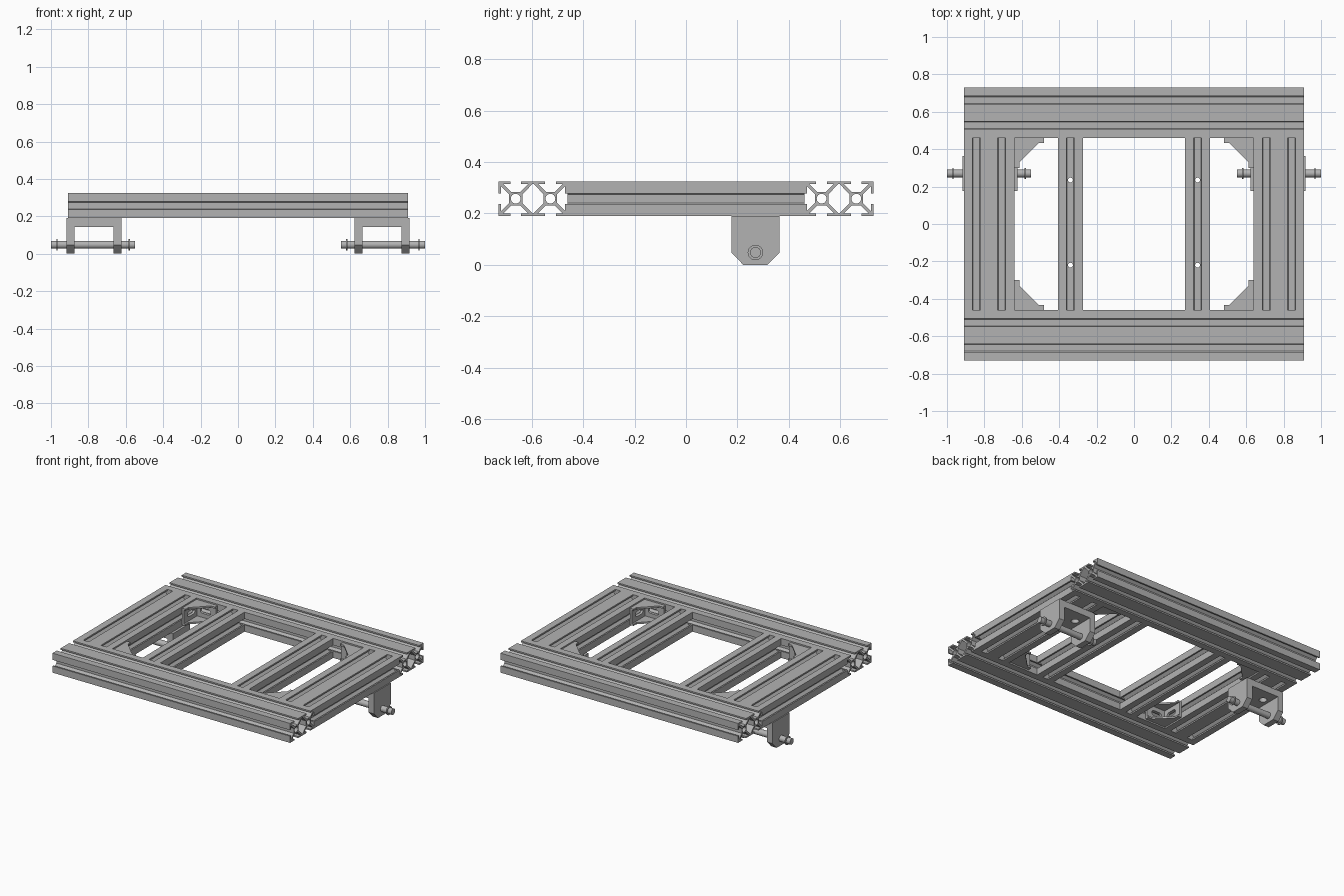
import bpy, bmesh, math
from mathutils import Matrix, Vector

if "Cube" in bpy.data.objects:
    bpy.data.objects.remove(bpy.data.objects["Cube"])

# One brushed metal colour
metal = bpy.data.materials.new("aluminium grey")
metal.use_nodes = True
metal.diffuse_color = (0.45, 0.45, 0.45, 1)
metal.node_tree.nodes["Principled BSDF"].inputs["Base Color"].default_value = (0.45, 0.45, 0.45, 1)

X, Y, Z = Vector((1, 0, 0)), Vector((0, 1, 0)), Vector((0, 0, 1))
PLANES = {"X": (Y, Z, X), "Y": (X, Z, Y), "Z": (X, Y, Z)}


def prism(name, loops, depth, axis, loc):
    """Extrude closed outlines (inner loops become holes) along an axis."""
    curve = bpy.data.curves.new(name + "_outline", "CURVE")
    curve.dimensions = "2D"
    curve.fill_mode = "BOTH"
    curve.extrude = depth / 2
    for loop in loops:
        spline = curve.splines.new("POLY")
        spline.points.add(len(loop) - 1)
        for p, (u, v) in zip(spline.points, loop):
            p.co = (u, v, 0, 1)
        spline.use_cyclic_u = True
    temp = bpy.data.objects.new("outline", curve)
    bpy.context.collection.objects.link(temp)
    graph = bpy.context.evaluated_depsgraph_get()
    mesh = bpy.data.meshes.new_from_object(temp.evaluated_get(graph))
    bpy.data.objects.remove(temp)
    mesh.transform(Matrix(PLANES[axis]).transposed().to_4x4())
    bm = bmesh.new()
    bm.from_mesh(mesh)
    bmesh.ops.remove_doubles(bm, verts=bm.verts, dist=1e-5)
    bmesh.ops.recalc_face_normals(bm, faces=bm.faces)
    bm.to_mesh(mesh)
    bm.free()
    mesh.materials.clear()
    mesh.materials.append(metal)
    ob = bpy.data.objects.new(name, mesh)
    ob.location = loc
    bpy.context.collection.objects.link(ob)
    return ob


def circle(r, u=0, v=0, n=24):
    return [(u + r * math.cos(math.tau * i / n), v + r * math.sin(math.tau * i / n)) for i in range(n)]


def rect(u0, u1, v0, v1):
    return [(u0, v0), (u1, v0), (u1, v1), (u0, v1)]


def slot(half, r, n=8):
    arc = [(half + r * math.cos(a), r * math.sin(a))
           for a in (math.pi * (i / n - 0.5) for i in range(n + 1))]
    return arc + [(-u, -v) for u, v in arc]


# T-slot cross-section: half size, slot half width, lip inner face, web and core
H, S, A, B, C, M, BORE = 0.0675, 0.021, 0.0575, 0.0485, 0.026, 0.017, 0.019


def rail_profile(double):
    corner = [(C, M), (A, B), (A, S), (H, S), (H, H), (S, H), (S, A), (B, A), (M, C)]
    shift = H if double else 0
    if double:
        corner += [(-M, C), (-B, A), (-S, A), (-S, H)]
    quarter = [(u + shift, v) for u, v in corner]
    top = quarter + [(-u, v) for u, v in reversed(quarter)]
    loops = [top + [(u, -v) for u, v in reversed(top)]]
    if not double:
        return loops + [circle(BORE)]
    hollow = [(H - C, M), (0.002, A)]
    upper = hollow + [(-u, v) for u, v in reversed(hollow)]
    loops.append(upper + [(u, -v) for u, v in reversed(upper)])
    return loops + [circle(BORE, H), circle(BORE, -H)]


MID = 0.2575
wide, narrow = rail_profile(True), rail_profile(False)

# Front and back rails
for name, s in (("front", -1), ("back", 1)):
    prism(name + "_rail", wide, 1.82, "X", (0, s * 0.595, MID))

for side, s in (("left", 1), ("right", -1)):
    # Side rail and inner cross rail
    prism(side + "_side_rail", wide, 0.92, "Y", (s * 0.775, 0, MID))
    inner = prism(side + "_inner_rail", narrow, 0.92, "Y", (s * 0.34, 0, MID))

    # Bolt holes through the inner rail
    for y in (-0.22, 0.235):
        cutter = prism("hole_cutter", [circle(0.013)], 0.3, "Z", (s * 0.34, y, MID))
        cutter.hide_render = True
        mod = inner.modifiers.new("bolt_hole", "BOOLEAN")
        mod.operation = "DIFFERENCE"
        mod.solver = "EXACT"
        mod.object = cutter
        bpy.context.view_layer.objects.active = inner
        bpy.ops.object.modifier_apply(modifier=mod.name)
        bpy.data.objects.remove(cutter)

    # Corner brackets: two slotted flanges joined by gusset plates
    for end, e in (("front", -1), ("back", 1)):
        name = f"{side}_{end}_bracket"
        flange = [rect(-0.08, 0.08, -0.058, 0.058), slot(0.022, 0.018)]
        prism(name + "_flange_a", flange, 0.016, "Y", (s * 0.56, e * 0.452, MID))
        prism(name + "_flange_b", flange, 0.016, "X", (s * 0.632, e * 0.38, MID))
        gusset = [(0, 0), (0.16, 0), (0.16, 0.028), (0.13, 0.028),
                  (0.028, 0.13), (0.028, 0.16), (0, 0.16)]
        gusset = [(-s * u, -e * v) for u, v in gusset]
        for level, h in (("lower", -0.052), ("upper", 0.052)):
            prism(f"{name}_{level}_gusset", [gusset], 0.012, "Z", (s * 0.64, e * 0.46, MID + h))

    # Clevis under the side rail: drilled top plate and two chamfered legs
    plate = [rect(-0.107, 0.107, -0.093, 0.093), circle(0.025, -0.06), circle(0.025, 0.06)]
    prism(side + "_clevis_plate", plate, 0.046, "Z", (s * 0.77, 0.27, 0.167))
    leg = [(-0.093, 0.19), (-0.093, 0.047), (-0.047, 0), (0.047, 0), (0.093, 0.047), (0.093, 0.19)]
    for part, x in (("inner", 0.644), ("outer", 0.896)):
        prism(f"{side}_clevis_{part}_leg", [leg], 0.042, "X", (s * x, 0.27, 0))

    # Hinge pin with retaining clips
    prism(side + "_hinge_pin", [circle(0.021, n=32)], 0.45, "X", (s * 0.775, 0.27, 0.048))
    for part, x in (("inner", 0.582), ("outer", 0.968)):
        prism(f"{side}_{part}_clip", [circle(0.03)], 0.007, "X", (s * x, 0.27, 0.048))

# Smooth round surfaces while keeping machined edges crisp
bpy.ops.object.select_all(action="DESELECT")
for ob in bpy.context.collection.objects:
    if ob.type == "MESH":
        ob.select_set(True)
        bpy.context.view_layer.objects.active = ob
bpy.ops.object.shade_smooth_by_angle(angle=math.radians(30))
